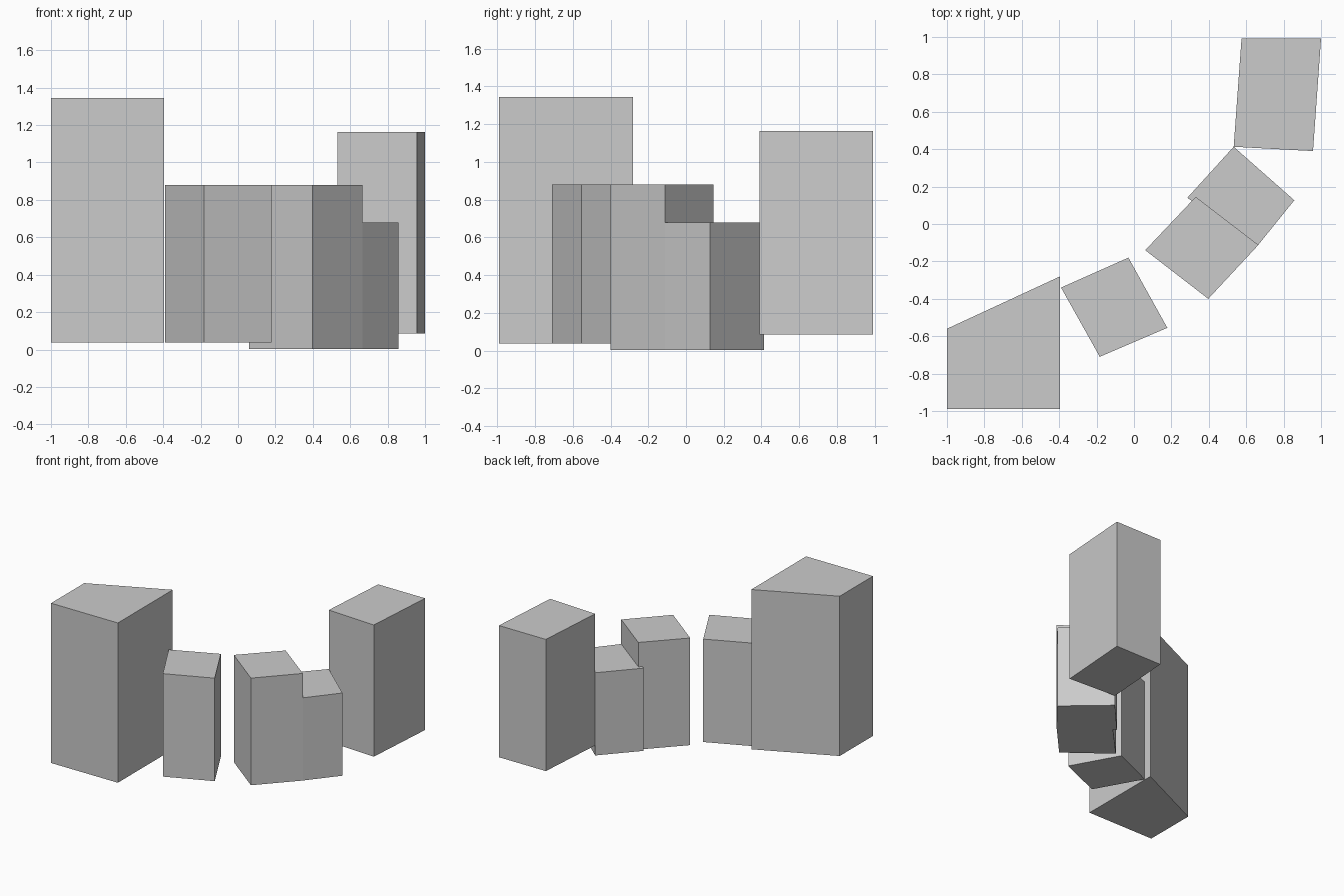
import bpy, bmesh

if "Cube" in bpy.data.objects:
    bpy.data.objects.remove(bpy.data.objects["Cube"])


def prism(name, footprint, z0, z1):
    """Extrude a counter-clockwise footprint from z0 up to z1."""
    bm = bmesh.new()
    base = bm.faces.new([bm.verts.new((x, y, z0)) for x, y in footprint])
    ext = bmesh.ops.extrude_face_region(bm, geom=[base], use_keep_orig=True)
    top = [g for g in ext["geom"] if isinstance(g, bmesh.types.BMVert)]
    bmesh.ops.translate(bm, vec=(0, 0, z1 - z0), verts=top)
    bmesh.ops.recalc_face_normals(bm, faces=bm.faces)
    mesh = bpy.data.meshes.new(name)
    bm.to_mesh(mesh)
    bm.free()
    bpy.context.collection.objects.link(bpy.data.objects.new(name, mesh))


# Tall end blocks
prism("left_tall_block",
      [(-1, -0.99), (-0.395, -0.99), (-0.395, -0.28), (-1, -0.56)], 0.037, 1.345)
prism("right_tall_block",
      [(0.533, 0.413), (0.957, 0.39), (1, 0.992), (0.575, 0.992)], 0.085, 1.163)

# Lower blocks along the curve
prism("left_low_block",
      [(-0.39, -0.34), (-0.183, -0.71), (0.178, -0.555), (-0.03, -0.18)], 0.037, 0.88)
prism("middle_block",
      [(0.06, -0.14), (0.397, -0.40), (0.665, -0.112), (0.33, 0.145)], 0.003, 0.88)
prism("right_low_block",
      [(0.285, 0.14), (0.664, -0.112), (0.857, 0.127), (0.533, 0.413)], 0.003, 0.68)
